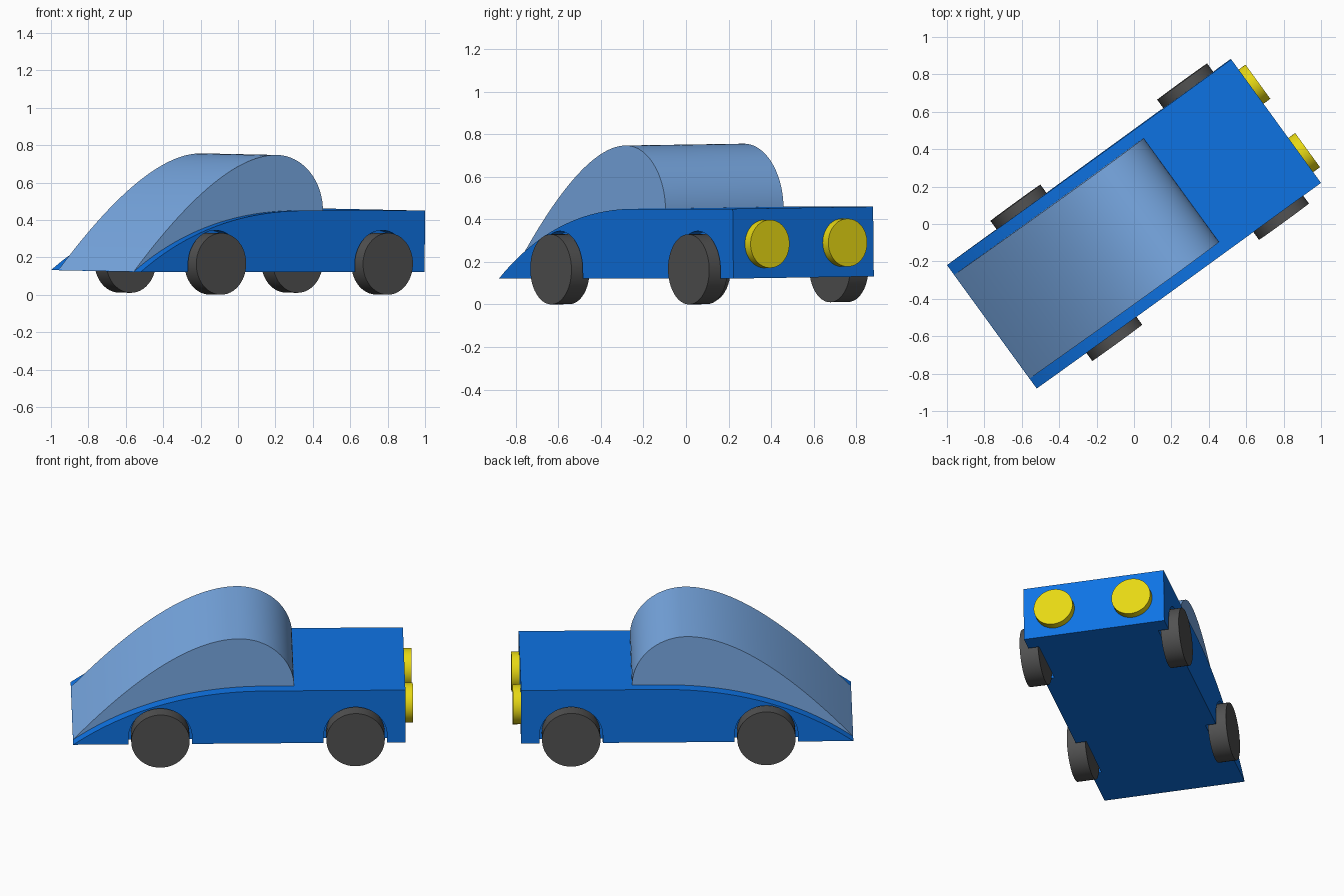
import bpy, bmesh, math
from mathutils import Matrix

if "Cube" in bpy.data.objects:
    bpy.data.objects.remove(bpy.data.objects["Cube"])

# Whole car is turned 36 degrees and leans very slightly to its right
POSE = (Matrix.Rotation(math.radians(36), 4, 'Z') @ Matrix.Translation((0, 0, 0.3))
        @ Matrix.Rotation(0.0125, 4, 'X') @ Matrix.Translation((0, 0, -0.3)))


def material(name, r, g, b):
    lin = [((c / 255 + 0.055) / 1.055) ** 2.4 if c > 10 else c / 255 / 12.92 for c in (r, g, b)]
    m = bpy.data.materials.new(name)
    m.diffuse_color = (*lin, 1)
    m.use_nodes = True
    m.node_tree.nodes["Principled BSDF"].inputs["Base Color"].default_value = m.diffuse_color
    return m


BLUE = material("body blue", 14, 115, 228)
GLASS = material("pale blue", 122, 171, 230)
TYRE = material("dark grey", 82, 82, 82)
LAMP = material("yellow", 235, 220, 20)


def bezier(p0, p1, p2, n=28):
    out = []
    for i in range(n + 1):
        t = i / n
        out.append(tuple((1 - t) ** 2 * a + 2 * t * (1 - t) * b + t * t * c
                         for a, b, c in zip(p0, p1, p2)))
    return out


def arc(cx, cz, rx, rz, a0, a1, n):
    steps = [math.radians(a0 + (a1 - a0) * i / n) for i in range(n + 1)]
    return [(cx + rx * math.cos(a), cz + rz * math.sin(a)) for a in steps]


def add_prism(bm, profile, y0, y1):
    """Extrude a side profile (x, z) across the car from y0 to y1."""
    face = bm.faces.new([bm.verts.new((x, y0, z)) for x, z in profile])
    ext = bmesh.ops.extrude_face_region(bm, geom=[face])
    verts = [v for v in ext["geom"] if isinstance(v, bmesh.types.BMVert)]
    bmesh.ops.translate(bm, verts=verts, vec=(0, y1 - y0, 0))


def make_object(name, bm, mat):
    bmesh.ops.recalc_face_normals(bm, faces=bm.faces)
    me = bpy.data.meshes.new(name)
    bm.to_mesh(me)
    bm.free()
    me.materials.append(mat)
    ob = bpy.data.objects.new(name, me)
    bpy.context.collection.objects.link(ob)
    return ob


def prism(name, profile, y0, y1, mat):
    bm = bmesh.new()
    add_prism(bm, profile, y0, y1)
    return make_object(name, bm, mat)


AXLES = {"front": 0.656, "rear": -0.446}
AXLE_Z, WHEEL_R = 0.171, 0.165
parts = []

# Body: sloping tail, flat bonnet
profile = bezier((-0.938, 0.127), (-0.48, 0.455), (0.15, 0.455))
body = prism("body", profile + [(0.938, 0.455), (0.938, 0.127)], -0.408, 0.408, BLUE)
parts.append(body)

# Wheel wells cut into the body sides
bm = bmesh.new()
for x in AXLES.values():
    slot = arc(x, AXLE_Z, 0.179, 0.179, 0, 180, 32) + [(x - 0.179, 0.05), (x + 0.179, 0.05)]
    for side in (-1, 1):
        add_prism(bm, slot, side * 0.347, side * 0.5)
cutter = make_object("wheel_well_cutter", bm, BLUE)
cutter.hide_render = True
mod = body.modifiers.new("wells", 'BOOLEAN')
mod.operation, mod.object, mod.solver = 'DIFFERENCE', cutter, 'EXACT'
bpy.context.view_layer.update()
cut = bpy.data.meshes.new_from_object(body.evaluated_get(bpy.context.evaluated_depsgraph_get()))
body.modifiers.clear()
body.data = cut
bpy.data.objects.remove(cutter)

# Cabin: long curved back, rounded front
profile = bezier((-0.935, 0.13), (-0.37, 0.752), (0.0, 0.752))
profile += arc(0, 0.45, 0.311, 0.302, 90, 0, 24)[1:] + [(0.311, 0.4)]
parts.append(prism("cabin", profile, -0.343, 0.343, GLASS))

# Wheels
for axle, x in AXLES.items():
    for side, s in (("right", -1), ("left", 1)):
        circle = arc(x, AXLE_Z, WHEEL_R, WHEEL_R, 0, 360, 48)[:-1]
        parts.append(prism(f"{axle}_{side}_wheel", circle, s * 0.357, s * 0.463, TYRE))

# Headlights
for side, s in (("right", -1), ("left", 1)):
    bm = bmesh.new()
    place = Matrix.Translation((0.953, s * 0.226, 0.288)) @ Matrix.Rotation(math.pi / 2, 4, 'Y')
    bmesh.ops.create_cone(bm, cap_ends=True, segments=48, radius1=0.113, radius2=0.113,
                          depth=0.06, matrix=place)
    parts.append(make_object(f"{side}_headlight", bm, LAMP))

# Smooth curved surfaces and pose the car
bpy.ops.object.select_all(action='DESELECT')
for ob in parts:
    ob.matrix_world = POSE
    ob.select_set(True)
bpy.context.view_layer.objects.active = body
bpy.ops.object.shade_smooth_by_angle(angle=math.radians(30))
